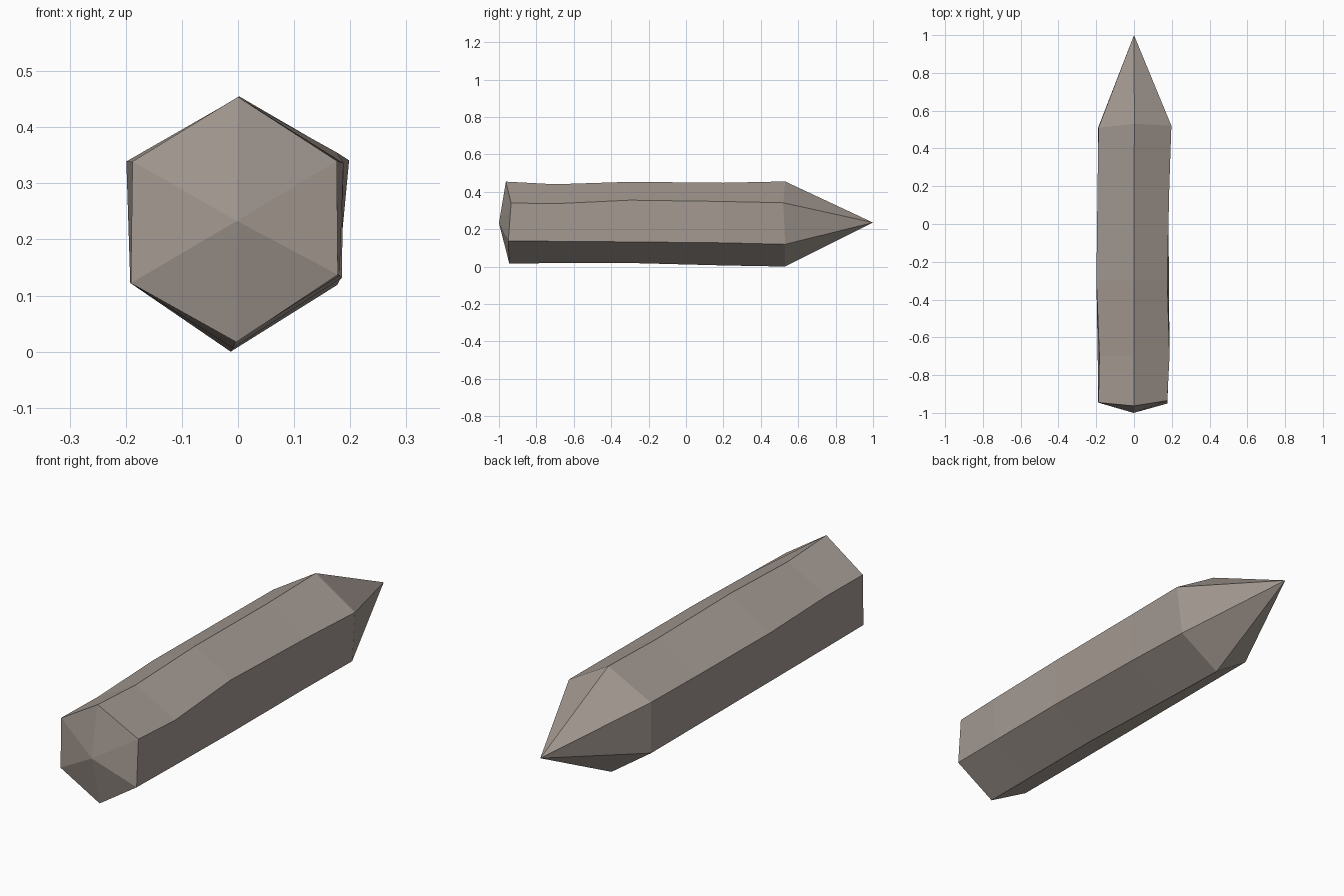
import bpy, bmesh

if "Cube" in bpy.data.objects:
    bpy.data.objects.remove(bpy.data.objects["Cube"])

# Six long edges of the hexagonal shard: (x, z) at each station along y
STATIONS = [-0.945, -0.70, -0.30, 0.20, 0.525]
EDGES = {
    "top":         [(0.0, 0.456), (0.0, 0.442), (0.0, 0.455), (0.0, 0.450), (0.002, 0.457)],
    "upper_right": [(0.176, 0.342), (0.188, 0.338), (0.176, 0.357), (0.187, 0.350), (0.198, 0.343)],
    "lower_right": [(0.178, 0.139), (0.181, 0.137), (0.185, 0.134), (0.181, 0.129), (0.177, 0.121)],
    "bottom":      [(-0.003, 0.019), (-0.004, 0.020), (-0.004, 0.021), (-0.009, 0.008), (-0.013, 0.002)],
    "lower_left":  [(-0.191, 0.124), (-0.192, 0.124), (-0.192, 0.124), (-0.190, 0.123), (-0.190, 0.123)],
    "upper_left":  [(-0.188, 0.341), (-0.183, 0.340), (-0.199, 0.341), (-0.193, 0.341), (-0.188, 0.342)],
}
# Slight skew of the two end rings along y
FRONT_SKEW = [-0.018, 0.010, -0.005, 0.0, 0.0, 0.0]
BACK_SKEW = [0.005, -0.005, 0.005, 0.005, -0.015, -0.015]

bm = bmesh.new()
rings = []
for i, y in enumerate(STATIONS):
    skew = FRONT_SKEW if i == 0 else BACK_SKEW if i == len(STATIONS) - 1 else [0] * 6
    rings.append([bm.verts.new((p[i][0], y + s, p[i][1]))
                  for p, s in zip(EDGES.values(), skew)])

# Shaft
for a, b in zip(rings, rings[1:]):
    for k in range(6):
        n = (k + 1) % 6
        bm.faces.new((a[k], a[n], b[n], b[k]))

# Blunt front end and long back point
for ring, tip in ((rings[0], (-0.002, -1.0, 0.235)), (rings[-1], (0.0, 1.0, 0.237))):
    apex = bm.verts.new(tip)
    for k in range(6):
        bm.faces.new((ring[k], ring[(k + 1) % 6], apex))

# Rest on the ground
low = min(v.co.z for v in bm.verts)
bmesh.ops.translate(bm, verts=bm.verts, vec=(0, 0, -low))
bmesh.ops.recalc_face_normals(bm, faces=bm.faces)

mesh = bpy.data.meshes.new("crystal_shard")
bm.to_mesh(mesh)
bm.free()
stone = bpy.data.materials.new("warm grey stone")
stone.diffuse_color = (0.37, 0.32, 0.285, 1)
stone.use_nodes = True
stone.node_tree.nodes["Principled BSDF"].inputs["Base Color"].default_value = stone.diffuse_color
mesh.materials.append(stone)
shard = bpy.data.objects.new("crystal_shard", mesh)
bpy.context.collection.objects.link(shard)
